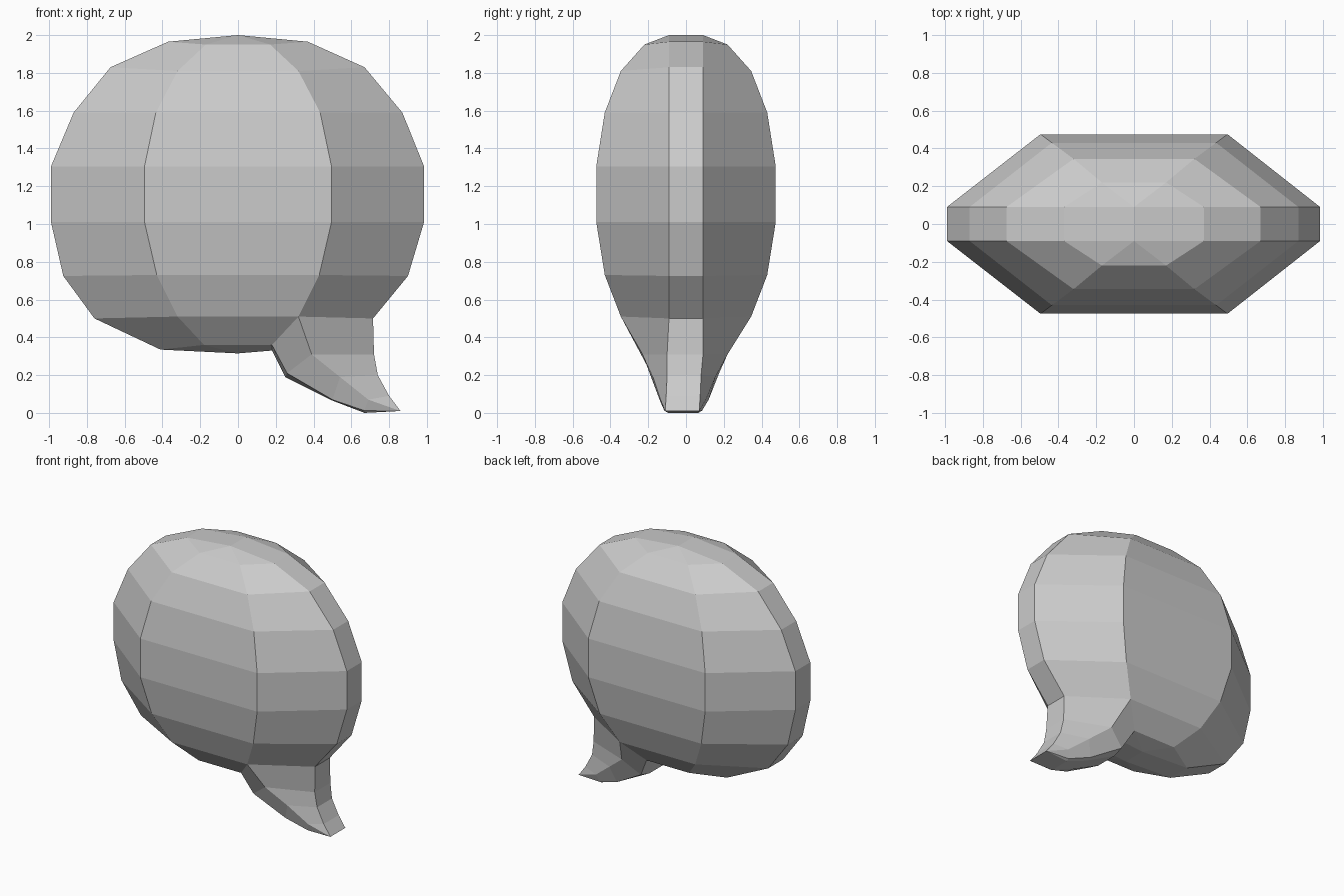
import bpy, bmesh

if "Cube" in bpy.data.objects:
    bpy.data.objects.remove(bpy.data.objects["Cube"])

bm = bmesh.new()


def ring(front, shift=0.0):
    """Closed eight-point ring: four front points mirrored to the back."""
    f = [(x, -y + shift, z) for x, y, z in front]
    b = [(x, y + shift, z) for x, y, z in reversed(front)]
    return f + b


def loft(a, b, sides=range(8)):
    """Flat faces between two rings, collapsing repeated points."""
    for i in sides:
        j = (i + 1) % 8
        pts = list(dict.fromkeys([a[i], a[j], b[j], b[i]]))
        if len(pts) > 2:
            bm.faces.new([bm.verts.new(p) for p in pts])


# Bubble body: height, right edge, left edge, panel half width, panel depth
LEVELS = [
    (1.965, 0.37, 0.37, 0.17, 0.22, 1.95),
    (1.83, 0.67, 0.675, 0.32, 0.345, 1.81),
    (1.59, 0.87, 0.87, 0.435, 0.43, 1.59),
    (1.305, 0.985, 0.99, 0.495, 0.475, 1.305),
    (1.01, 0.985, 0.99, 0.495, 0.475, 1.01),
    (0.725, 0.90, 0.925, 0.43, 0.43, 0.73),
    (0.50, 0.715, 0.76, 0.32, 0.345, 0.51),
]
E = 0.09  # half width of the edge strip
body = [ring([(0, E, 2.0)] * 4)]
for z, right, left, half, depth, zp in LEVELS:
    body.append(ring([(right, E, z), (half, depth, zp), (-half, depth, zp), (-left, E, z)]))
for a, b in zip(body, body[1:]):
    loft(a, b)

# Underside, left open at the right where the tail grows out
under = ring([(0.18, E, 0.33), (0.18, 0.22, 0.36), (-0.18, 0.22, 0.36), (-0.41, E, 0.335)])
loft(body[-1], under, range(1, 6))
loft(under, ring([(0, E, 0.315)] * 4))

# Curved tail: outer, side, inner and lower points per ring
tail = [
    ring([(0.715, E, 0.50), (0.32, 0.345, 0.51), (0.18, 0.22, 0.36), (0.18, E, 0.33)]),
    ring([(0.72, 0.095, 0.31), (0.39, 0.225, 0.31), (0.26, 0.18, 0.21), (0.25, E, 0.19)], -0.005),
    ring([(0.74, 0.09, 0.20), (0.54, 0.165, 0.19), (0.50, 0.13, 0.07), (0.50, 0.08, 0.065)], -0.01),
    ring([(0.80, 0.09, 0.09), (0.69, 0.12, 0.07), (0.67, 0.10, 0.012), (0.67, 0.08, 0.0)], -0.015),
    ring([(0.86, 0.09, 0.01)] * 4, -0.02),
]
for a, b in zip(tail, tail[1:]):
    loft(a, b)

bmesh.ops.remove_doubles(bm, verts=bm.verts, dist=0.0005)
bmesh.ops.recalc_face_normals(bm, faces=bm.faces)

mesh = bpy.data.meshes.new("speech_bubble")
bm.to_mesh(mesh)
bm.free()
bubble = bpy.data.objects.new("speech_bubble", mesh)
bpy.context.collection.objects.link(bubble)

grey = bpy.data.materials.new("light_grey")
grey.diffuse_color = (0.6, 0.6, 0.6, 1)
grey.use_nodes = True
grey.node_tree.nodes["Principled BSDF"].inputs["Base Color"].default_value = grey.diffuse_color
mesh.materials.append(grey)
